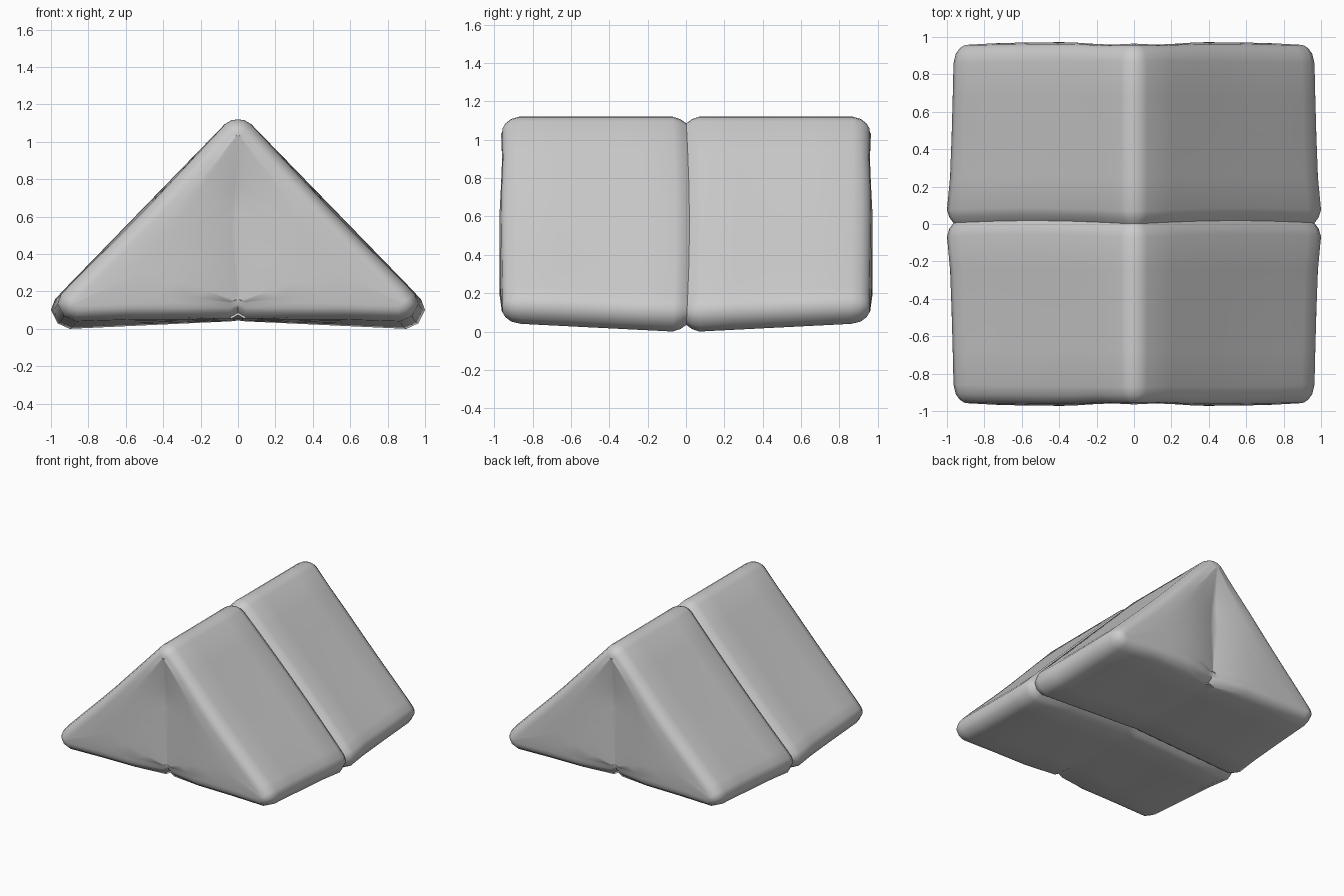
import bpy
import bmesh
import math
from mathutils import Vector

if "Cube" in bpy.data.objects:
    bpy.data.objects.remove(bpy.data.objects["Cube"], do_unlink=True)

# Half of the rounded triangular section, bottom centre to ridge
BOTTOM = [(0, 0.045), (0.04, 0.04), (0.3, 0.028), (0.6, 0.014)]
CORNER = [(0.9, 0.0), (0.965, 0.03), (1.0, 0.1), (0.98, 0.155)]
SLOPE = [(0.93 - 0.86 * k / 6, 0.21 + 0.885 * k / 6) for k in range(7)]
HALF = [Vector(p) for p in BOTTOM + CORNER + SLOPE + [(0.035, 1.115), (0, 1.12)]]

# Distance from the middle seam, and how far the skin is pulled in there
STATIONS = [(0, 0.035), (0.03, 0.013), (0.07, 0), (0.25, 0), (0.47, 0), (0.68, 0),
            (0.87, 0), (0.92, 0.012), (0.95, 0.035), (0.965, 0.06), (0.968, 0.085)]


def inward(i):
    """Inward normal of the half section at point i."""
    if i == 0:
        return Vector((0, 1))
    if i == len(HALF) - 1:
        return Vector((0, -1))
    a = (HALF[i] - HALF[i - 1]).normalized()
    b = (HALF[i + 1] - HALF[i]).normalized()
    t = (a + b).normalized()
    return Vector((-t.y, t.x))


def dent(x, z):
    """Depth of the vertical crease in the end panels."""
    fall = max(0, 1 - abs(x) / 0.4) ** 2
    return 0.06 * fall * min(1, max(0.15, (1.1 - z) / 0.4))


def ring(y, inset):
    """Half section at distance y, tapering towards the ends."""
    f = min(1, max(0, (y - 0.07) / 0.8))
    pts = []
    for i, p in enumerate(HALF):
        q = p + inward(i) * inset
        x = max(0, q.x) * (1 - 0.035 * math.sqrt(f))
        z = q.y + 0.04 * f * max(0, 1 - p.y / 0.6) * min(1, 0.3 + abs(p.x))
        if i == 0 and y > 0.8:
            z += 0.018
        shrink = 0.012 * (abs(x) ** 2) * f
        pts.append(Vector((x, y - shrink - (dent(x, z) if y > 0.9 else 0), z)))
    return pts


def end_panel(rim):
    """Rows of points from the rim in to the central crease."""
    lengths = [0]
    for a, b in zip(rim, rim[1:]):
        lengths.append(lengths[-1] + (b - a).length)
    rows = []
    for t in (0.8, 0.55, 0.35, 0.2, 0.1, 0.04, 0):
        row = []
        for p, s in zip(rim, lengths):
            zc = rim[0].z + (rim[-1].z - rim[0].z) * s / lengths[-1]
            x, z = p.x * t, zc + (p.z - zc) * t
            y = 0.974 - 0.012 * x * x - dent(x, z)
            row.append(Vector((x, y, z)))
        rows.append(row)
    return rows


# Tent body: four mirrored quarters welded into one skin
bm = bmesh.new()
rings = [ring(y, inset) for y, inset in STATIONS]
rings += end_panel(rings[-1])
for sx in (1, -1):
    for sy in (1, -1):
        grid = []
        for r in rings:
            row = []
            for p in r:
                sway = 0.018 * math.sin(math.pi * min(1, max(0, p.z / 1.12)))
                sway *= max(0, 1 - p.y / 0.6)
                row.append(bm.verts.new((sx * p.x, sy * p.y + sway, p.z)))
            grid.append(row)
        for a, b in zip(grid, grid[1:]):
            for i in range(len(a) - 1):
                bm.faces.new((a[i], a[i + 1], b[i + 1], b[i]))
bmesh.ops.remove_doubles(bm, verts=bm.verts, dist=0.0005)
bmesh.ops.recalc_face_normals(bm, faces=bm.faces)
low = min(v.co.z for v in bm.verts)
bmesh.ops.translate(bm, verts=bm.verts, vec=(0, 0, -low))
mesh = bpy.data.meshes.new("padded_tent_body")
bm.to_mesh(mesh)
bm.free()
body = bpy.data.objects.new("padded_tent_body", mesh)
bpy.context.collection.objects.link(body)

# Plain grey cloth
grey = bpy.data.materials.new("plain_grey")
grey.use_nodes = True
colour = (0.6, 0.6, 0.6, 1)
grey.diffuse_color = colour
grey.node_tree.nodes["Principled BSDF"].inputs["Base Color"].default_value = colour
mesh.materials.append(grey)

# Smooth shading, sharp only in the seam
bpy.context.view_layer.objects.active = body
body.select_set(True)
bpy.ops.object.shade_smooth_by_angle(angle=math.radians(50))
